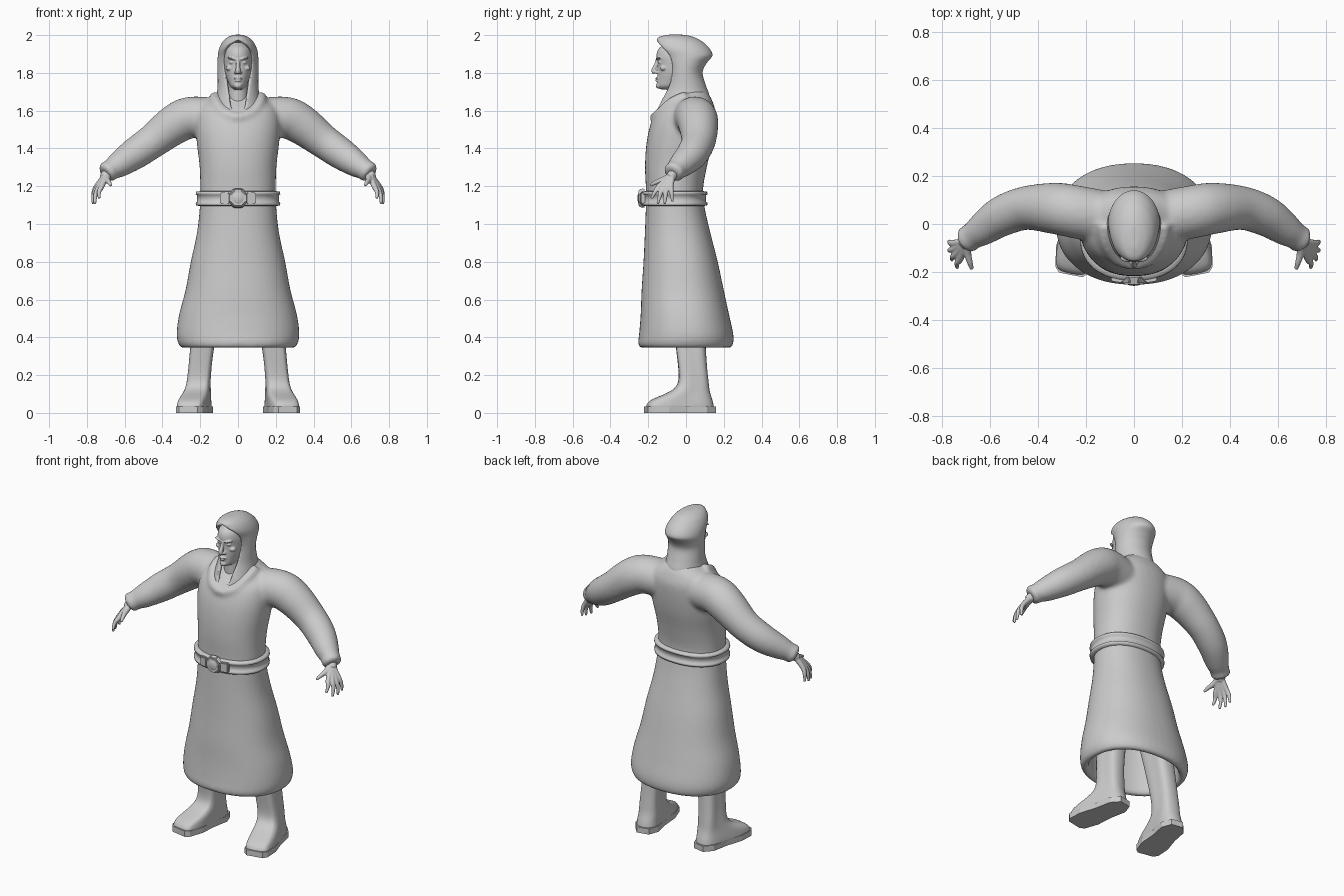
import bpy, bmesh
from math import sin, cos, pi, asin, radians
from mathutils import Vector, Matrix, Quaternion

if "Cube" in bpy.data.objects:
    bpy.data.objects.remove(bpy.data.objects["Cube"])


def dense(rows, n=5):
    """Catmull-Rom interpolation of a list of number tuples."""
    out = []
    for i in range(len(rows) - 1):
        a, b, c, d = (rows[min(max(i + k, 0), len(rows) - 1)] for k in (-1, 0, 1, 2))
        for j in range(n):
            t = j / n
            out.append(tuple(q + .5 * t * (r - p + t * (2*p - 5*q + 4*r - s + t * (3*(q - r) + s - p)))
                             for p, q, r, s in zip(a, b, c, d)))
    return out + [tuple(rows[-1])]


def loft(bm, rings, closed=True, caps=(True, True)):
    vs = [[bm.verts.new(p) for p in r] for r in rings]
    n = len(vs[0])
    for a, b in zip(vs, vs[1:]):
        for i in range(n if closed else n - 1):
            j = (i + 1) % n
            bm.faces.new((a[i], a[j], b[j], b[i]))
    for use, r in zip(caps, (vs[0], vs[-1])):
        if use:
            bm.faces.new(r)


def oval(z, w, front, back, n=48, e=.9):
    """Horizontal rounded section: half width, front y, back y."""
    pw = lambda v: abs(v) ** e * (1 if v > 0 else -1)
    return [(w * pw(cos(2*pi*i/n)), (front + back)/2 + (back - front)/2 * pw(sin(2*pi*i/n)), z)
            for i in range(n)]


def tube(bm, pts, n=20, steps=5):
    """Round tube along (x, y, z, radius) points."""
    pts = dense(pts, steps)
    q, last, rings = Quaternion(), Vector((0, 0, 1)), []
    for i, p in enumerate(pts):
        t = (Vector(pts[min(i+1, len(pts)-1)][:3]) - Vector(pts[max(i-1, 0)][:3])).normalized()
        q, last = last.rotation_difference(t) @ q, t
        rings.append([Vector(p[:3]) + q @ Vector((p[3]*cos(2*pi*k/n), p[3]*sin(2*pi*k/n), 0))
                      for k in range(n)])
    loft(bm, rings)


def blob(bm, loc, size, rot=(0, 0, 0)):
    m = Matrix.Translation(loc)
    for a, ax in zip(rot, 'XYZ'):
        m = m @ Matrix.Rotation(radians(a), 4, ax)
    bmesh.ops.create_uvsphere(bm, u_segments=20, v_segments=12, radius=1,
                              matrix=m @ Matrix.Diagonal((*size, 1)))


def finish(bm, name, voxel=0, smooth=0, solid=0, mirror=False, shade=True):
    bmesh.ops.recalc_face_normals(bm, faces=bm.faces)
    me = bpy.data.meshes.new(name)
    bm.to_mesh(me)
    bm.free()
    ob = bpy.data.objects.new(name, me)
    bpy.context.collection.objects.link(ob)
    for p in me.polygons:
        p.use_smooth = shade
    if solid:
        m = ob.modifiers.new('thickness', 'SOLIDIFY')
        m.thickness, m.offset = solid, -1
    if voxel:
        m = ob.modifiers.new('blend', 'REMESH')
        m.mode, m.voxel_size, m.use_smooth_shade = 'VOXEL', voxel, True
    if smooth:
        m = ob.modifiers.new('soften', 'SMOOTH')
        m.iterations, m.factor = smooth, .5
    if mirror:
        ob.modifiers.new('mirror', 'MIRROR')
    return ob


# Robe: body with hollow hem, sleeves and collar roll blended together
bm = bmesh.new()
robe = [(1.71, .09, -.05, .10), (1.68, .13, -.075, .125), (1.65, .18, -.10, .14), (1.60, .215, -.155, .155),
        (1.52, .225, -.19, .152), (1.42, .217, -.21, .138), (1.30, .203, -.217, .11), (1.18, .20, -.212, .09),
        (1.08, .203, -.213, .10), (.95, .218, -.218, .13), (.80, .25, -.225, .168), (.65, .278, -.235, .20),
        (.52, .312, -.24, .228), (.42, .325, -.248, .25), (.365, .315, -.253, .25), (.342, .29, -.235, .23),
        (.37, .268, -.21, .205), (.50, .265, -.205, .19), (.70, .235, -.19, .15), (.95, .18, -.18, .09)]
loft(bm, [oval(*r) for r in dense(robe)])
for s in (1, -1):
    sleeve = [(.08, .02, 1.55, .11), (.24, .05, 1.565, .11), (.33, .065, 1.53, .107), (.45, .066, 1.44, .091),
              (.55, .032, 1.37, .084), (.63, -.022, 1.315, .069), (.675, -.052, 1.287, .055),
              (.692, -.064, 1.274, .058), (.704, -.072, 1.264, .046)]
    tube(bm, [(s*x, y, z, r) for x, y, z, r in sleeve], 28)
    collar = [(.125, .0, 1.68, .025), (.118, -.075, 1.645, .026), (.075, -.14, 1.585, .027), (0, -.168, 1.56, .027)]
    tube(bm, [(s*x, y, z, r) for x, y, z, r in collar])
finish(bm, 'robe', .011, 8)

# Hood: horizontal arcs left open at the face (z, half width, back, edge y, opening half width)
hood = [(1.58, .125, .11, -.165, .004), (1.62, .125, .125, -.148, .04), (1.68, .114, .124, -.118, .05),
        (1.73, .108, .107, -.092, .06), (1.80, .108, .088, -.076, .07), (1.85, .109, .108, -.076, .077),
        (1.89, .107, .14, -.088, .078), (1.925, .101, .128, -.118, .07), (1.955, .088, .10, -.145, .045),
        (1.975, .073, .072, -.157, .003), (1.992, .05, .035, -.14, .002), (2.002, .02, -.01, -.10, .001)]
arcs = []
for z, w, back, edge, op in dense(hood):
    A = pi - asin(min(max(op, .001) / w, 1))
    b = (back - edge) / (1 - cos(A))
    arcs.append([(w*sin(-A + 2*A*i/40), back - b + b*cos(-A + 2*A*i/40), z) for i in range(41)])
bm = bmesh.new()
loft(bm, arcs, False, (False, True))
finish(bm, 'hood', .006, 4, .02)

# Head: skull, neck and facial features blended together
bm = bmesh.new()
skull = [(1.713, .02, -.135, -.05), (1.73, .042, -.153, .0), (1.76, .056, -.152, .03), (1.80, .068, -.15, .04),
         (1.85, .075, -.15, .05), (1.89, .075, -.157, .06), (1.93, .065, -.143, .05), (1.96, .03, -.1, .02)]
loft(bm, [oval(*r, 40, 1) for r in dense(skull)])
loft(bm, [oval(z, .055, -.10, .03, 32, 1) for z in (1.56, 1.65, 1.77)])
tube(bm, [(0, -.15, 1.875, .009), (0, -.158, 1.845, .010), (0, -.170, 1.815, .013), (0, -.166, 1.798, .012)])
blob(bm, (0, -.150, 1.771, ), (.024, .013, .006))
blob(bm, (0, -.149, 1.759), (.020, .013, .006))
blob(bm, (0, -.146, 1.732), (.020, .014, .015))
for s in (1, -1):
    blob(bm, (s*.013, -.155, 1.803), (.010, .013, .008))
    blob(bm, (s*.033, -.146, 1.876), (.026, .013, .006), (0, -s*12, -s*-14))
    blob(bm, (s*.031, -.137, 1.855), (.015, .011, .007))
    blob(bm, (s*.046, -.120, 1.825), (.020, .018, .014))
finish(bm, 'head', .004, 2)

# Hands: wrist, four fingers and thumb
bm = bmesh.new()
tube(bm, [(.66, -.045, 1.30, .03), (.695, -.068, 1.265, .028), (.71, -.085, 1.245, .024)])
for knuckle, tip in [((.722, -.143, 1.198), (.735, -.183, 1.135)), ((.738, -.125, 1.192), (.757, -.15, 1.107)),
                     ((.746, -.103, 1.192), (.768, -.113, 1.106)), ((.748, -.08, 1.2), (.768, -.072, 1.118))]:
    k, t = Vector(knuckle), Vector(tip)
    mid = k.lerp(t, .5) + Vector((.007, 0, .004))
    tube(bm, [(.695, -.07, 1.265, .017), (*k, .0145), (*mid, .0115), (*t, .007)], 12)
tube(bm, [(.69, -.075, 1.26, .018), (.692, -.12, 1.235, .016), (.682, -.16, 1.22, .012), (.674, -.188, 1.205, .008)], 12)
finish(bm, 'hand', .004, 3, mirror=True)

# Boots: turned-out foot outline reused for sole, upper and leg
HALF = [(.45, 1), (.85, .7), (.85, .15), (1, -.42), (.85, -.88), (.6, -1)]
OUTLINE = HALF + [(-u, v) for u, v in reversed(HALF)]


def foot_ring(z, cx, cy, rx, ry, ang):
    a = radians(ang)
    return [(cx + u*rx*cos(a) - v*ry*sin(a), cy + u*rx*sin(a) + v*ry*cos(a), z) for u, v in OUTLINE]


bm = bmesh.new()
loft(bm, [foot_ring(z, .227, -.03, .083, .185, 11) for z in (0, .035)])
finish(bm, 'sole', mirror=True, shade=False)

bm = bmesh.new()
loft(bm, [foot_ring(*r) for r in [(.025, .227, -.03, .083, .182, 11), (.035, .227, -.03, .083, .182, 11),
     (.065, .225, -.027, .08, .172, 11), (.09, .217, .0, .076, .135, 11), (.12, .209, .03, .07, .095, 10),
     (.16, .205, .043, .066, .078, 6), (.24, .20, .036, .064, .076, 3), (.35, .19, .025, .066, .08, 0),
     (.55, .16, .01, .075, .085, 0), (.8, .12, -.03, .08, .09, 0)]])
finish(bm, 'boot', mirror=True).modifiers.new('round', 'SUBSURF').levels = 2

# Belt: raised band with rims
bm = bmesh.new()
band = [(1.095, 0), (1.098, .022), (1.112, .024), (1.116, .017), (1.153, .017), (1.157, .024), (1.171, .022), (1.174, 0)]
loft(bm, [oval(z, .20 + o, -.212 - o, .09 + o) for z, o in band])
finish(bm, 'belt', shade=False).data.shade_smooth()

# Buckle: octagonal plate, domed boss and side loops
bm = bmesh.new()
bmesh.ops.create_cone(bm, cap_ends=True, segments=8, radius1=.058, radius2=.048, depth=.03,
                      matrix=Matrix.Translation((0, -.236, 1.137)) @ Matrix.Rotation(pi/2, 4, 'X')
                      @ Matrix.Rotation(pi/8, 4, 'Z'))
for s in (1, -1):
    bmesh.ops.create_cube(bm, size=1, matrix=Matrix.Translation((s*.07, -.226, 1.137))
                          @ Matrix.Rotation(s*.15, 4, 'Z') @ Matrix.Diagonal((.05, .03, .06, 1)))
bmesh.ops.bevel(bm, geom=bm.edges[:], offset=.005, segments=2, affect='EDGES')
blob(bm, (0, -.243, 1.137), (.036, .014, .036))
finish(bm, 'buckle', shade=False)
